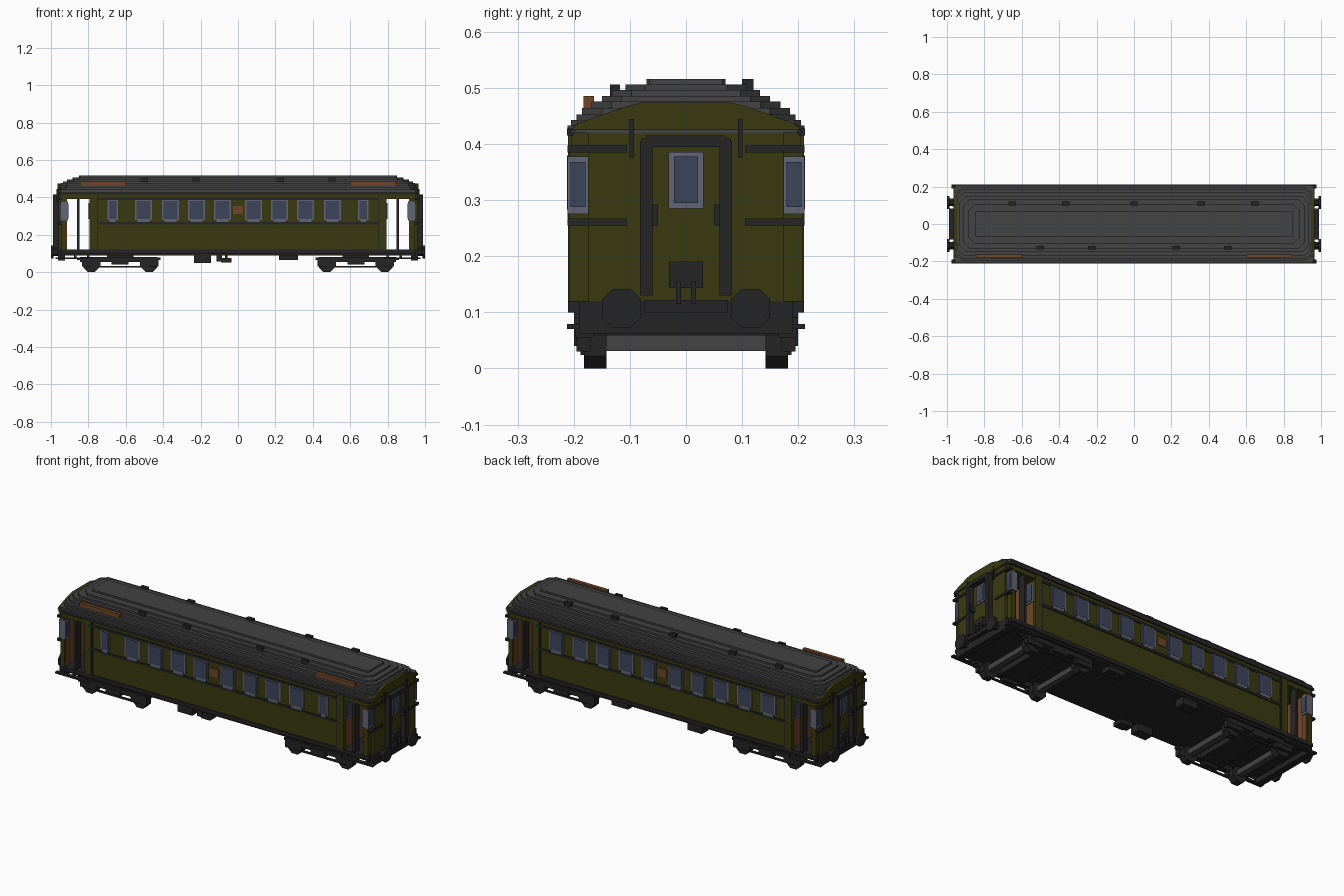
import bpy, bmesh
from mathutils import Matrix, Vector

if "Cube" in bpy.data.objects:
    bpy.data.objects.remove(bpy.data.objects["Cube"], do_unlink=True)


def material(name, red, green, blue):
    mat = bpy.data.materials.new(name)
    mat.use_nodes = True
    colour = (red, green, blue, 1)
    mat.diffuse_color = colour
    mat.node_tree.nodes["Principled BSDF"].inputs["Base Color"].default_value = colour
    return mat


olive = material("olive_paint", .042, .042, .005)
dark = material("dark_iron", .018, .018, .018)
grey = material("roof_grey", .056, .056, .056)
brown = material("brown_wood", .16, .06, .018)
glass = material("blue_glass", .045, .06, .105)
silver = material("window_metal", .12, .13, .18)

ALONG = ((1, 1), (-1, 1))                      # copies at both ends
ACROSS = ((1, 1), (1, -1))                     # copies on both sides
CORNERS = ((1, 1), (-1, 1), (1, -1), (-1, -1))
ONCE = ((1, 1),)


def finish(name, bm, mat):
    bmesh.ops.recalc_face_normals(bm, faces=bm.faces[:])
    mesh = bpy.data.meshes.new(name)
    bm.to_mesh(mesh)
    bm.free()
    mesh.materials.append(mat)
    obj = bpy.data.objects.new(name, mesh)
    bpy.context.scene.collection.objects.link(obj)
    return obj


def blocks(name, mat, x, y, z, copies=ONCE, shifts=(0,)):
    """Boxes given by ranges, repeated along x and mirrored."""
    bm = bmesh.new()
    low, high = Vector((x[0], y[0], z[0])), Vector((x[1], y[1], z[1]))
    size, centre = high - low, (low + high) / 2
    for sx, sy in copies:
        for shift in shifts:
            place = Vector(((centre.x + shift) * sx, centre.y * sy, centre.z))
            bmesh.ops.create_cube(bm, size=1, matrix=Matrix.Translation(place) @ Matrix.Diagonal((*size, 1)))
    return finish(name, bm, mat)


def prism(name, mat, points, axis, length, copies=ONCE):
    """Extrude an outline along an axis; copies are mirrored in x and y."""
    bm = bmesh.new()
    for sx, sy in copies:
        verts = [bm.verts.new((p[0] * sx, p[1] * sy, p[2])) for p in points]
        face = bm.faces.new(verts)
        move = Vector((length * sx, 0, 0)) if axis == "x" else Vector((0, length * sy, 0))
        if axis == "z":
            move = Vector((0, 0, length))
        top = bmesh.ops.extrude_face_region(bm, geom=[face], use_keep_orig=True)["geom"]
        bmesh.ops.translate(bm, vec=move, verts=[v for v in top if isinstance(v, bmesh.types.BMVert)])
    return finish(name, bm, mat)


def octagon(cx, cz, r, y=None, x=None):
    """Chunky eight-sided outline in the xz plane (given y) or yz plane (given x)."""
    c = r * .45
    ring = [(r, c), (c, r), (-c, r), (-r, c), (-r, -c), (-c, -r), (c, -r), (r, -c)]
    if x is None:
        return [(cx + a, y, cz + b) for a, b in ring]
    return [(x, cx + a, cz + b) for a, b in ring]


# Body shell, floor and open vestibules
blocks("saloon_body", olive, (-.775, .775), (-.205, .205), (.1, .43))
blocks("floor", dark, (-.95, .95), (-.2, .2), (.09, .12))
blocks("sill_rail", dark, (-.95, .95), (.195, .21), (.1, .12), ACROSS)
blocks("header", olive, (-.95, .95), (-.205, .205), (.392, .43))
blocks("partition", brown, (.775, .79), (-.2, .2), (.12, .392), ALONG)
blocks("door_pillar", olive, (.755, .795), (.19, .21), (.12, .42), CORNERS)
blocks("pillar_groove", dark, (.748, .755), (.2, .208), (.12, .42), CORNERS)
blocks("end_wall", olive, (.93, .96), (-.175, .175), (.12, .44), ALONG)
blocks("end_lining", brown, (.924, .93), (-.175, .175), (.12, .392), ALONG)
blocks("corner_panel", olive, (.92, .945), (.17, .208), (.12, .392), CORNERS)
blocks("corner_lining", brown, (.914, .92), (.17, .203), (.12, .392), CORNERS)
blocks("door_post", dark, (.848, .862), (.165, .205), (.12, .392), CORNERS)

# Horizontal mouldings
for z, label in ((.255, "belt"), (.385, "cornice")):
    blocks(label + "_rail", dark, (-.775, .775), (.2, .21), (z, z + .013), ACROSS)
    blocks(label + "_end_rail", dark, (.94, .965), (.105, .211), (z, z + .012), CORNERS)
blocks("eave_rail", dark, (-.955, .955), (.2, .212), (.415, .428), ACROSS)

# Saloon windows: framed panes, the front has a narrow one at each end
wide = [s * x for x in (.083, .222, .361, .505) for s in (-1, 1)]
for label, side, centres, half in (
        ("front", -1, wide, .045), ("front_narrow", -1, (-.67, .67), .028),
        ("back", 1, wide + [-.65, .65], .045)):
    flip = ((1, side),)
    blocks(label + "_window_frame", silver, (-half, half), (.2, .209), (.28, .385), flip, centres)
    blocks(label + "_window_foot", silver, (.012 - half, half - .012), (.2, .211), (.268, .285), flip, centres)
    blocks(label + "_window_glass", glass, (.007 - half, half - .007), (.2, .212), (.283, .38), flip, centres)
blocks("route_board", brown, (-.028, .028), (.2, .21), (.31, .355), ACROSS)

# Windows in the corner panels and partitions
blocks("corner_window_frame", silver, (.91, .95), (.174, .211), (.275, .378), CORNERS)
blocks("corner_window_glass", glass, (.907, .953), (.179, .206), (.288, .368), CORNERS)
blocks("partition_window_frame", silver, (.785, .795), (.1, .19), (.275, .378), CORNERS)
blocks("partition_window_glass", glass, (.785, .798), (.108, .182), (.285, .37), CORNERS)

# Stepped roof
base = .42
for i, (top, hy, hx) in enumerate((
        (.433, .211, .962), (.443, .205, .96), (.453, .195, .957), (.464, .185, .953),
        (.476, .168, .947), (.486, .15, .935), (.496, .132, .915), (.506, .108, .885), (.516, .07, .85))):
    c = .012 if i < 2 else .035
    if i == 8:
        c = .005
    corner = [(hx, hy - c), (hx - c, hy), (c - hx, hy), (-hx, hy - c),
              (-hx, c - hy), (c - hx, -hy), (hx - c, -hy), (hx, c - hy)]
    prism("roof_step_%d" % i, grey, [(x, y, base) for x, y in corner], "z", top - base)
    base = top - .002

# Arched end gables under the roof
arch = [(.205, .425), (.195, .436), (.15, .452), (.11, .466), (.08, .474)]
outline = [(.935, y, z) for y, z in arch] + [(.935, -y, z) for y, z in reversed(arch)]
prism("end_gable", olive, outline, "x", .031, ALONG)

# Roof fittings
blocks("back_vent", dark, (-.02, .02), (.1, .12), (.49, .516), ONCE, (-.65, -.365, 0, .36, .645))
blocks("front_vent", dark, (-.02, .02), (-.135, -.118), (.48, .506), ONCE, (-.5, -.225, .225, .5))
blocks("roof_board", brown, (.6, .845), (-.183, -.164), (.46, .486), ALONG)

# Gangway, end door and handrails
blocks("gangway_side", dark, (.95, .988), (.06, .082), (.13, .405), CORNERS)
blocks("gangway_bulge", dark, (.95, .984), (.05, .065), (.255, .292), CORNERS)
blocks("gangway_top", dark, (.95, .988), (-.07, .07), (.395, .415), ALONG)
blocks("gangway_shoulder", dark, (.95, .986), (.06, .08), (.38, .41), CORNERS)
blocks("end_window_frame", silver, (.95, .966), (-.031, .031), (.285, .386), ALONG)
blocks("end_window_glass", glass, (.95, .969), (-.021, .021), (.295, .378), ALONG)
blocks("gangway_plate", dark, (.95, .98), (-.03, .03), (.143, .191), ALONG)
blocks("coupling_hook", dark, (.95, .99), (.009, .018), (.115, .155), CORNERS)
blocks("end_handrail", dark, (.955, .97), (.093, .101), (.375, .445), CORNERS)
blocks("gangway_step", dark, (.95, .985), (-.075, .075), (.1, .122), ALONG)

# Buffer beams and buffers
blocks("buffer_beam", dark, (.925, .962), (-.19, .19), (.062, .12), ALONG)
prism("buffer_stem", dark, octagon(.115, .106, .02, x=.955), "x", .035, CORNERS)
prism("buffer_head", dark, octagon(.115, .107, .035, x=.986), "x", .014, CORNERS)

# Footboards below the doors
blocks("footboard", dark, (.78, .975), (.19, .212), (.07, .079), CORNERS)
blocks("footboard_bracket", dark, (-.006, .006), (.185, .2), (.075, .1), CORNERS, (.8, .87, .93))

# Bogies: frames, wheels, axles and tie rods
axles = (.475, .785)
blocks("bogie_frame", dark, (.43, .845), (.165, .197), (.055, .082), CORNERS)
blocks("bogie_end", dark, (.415, .86), (.165, .19), (.064, .078), CORNERS)
blocks("bogie_bolster", dark, (.56, .70), (-.18, .18), (.06, .095), ALONG)
blocks("tie_rod", dark, (.475, .785), (.178, .188), (.024, .033), CORNERS)
blocks("spring", dark, (.585, .675), (.17, .2), (.04, .07), CORNERS)
blocks("axle_box", dark, (-.05, .05), (.17, .195), (.03, .068), CORNERS, axles)
for i, x in enumerate(axles):
    prism("wheel_%d" % i, dark, octagon(x, .041, .041, y=.142), "y", .04, CORNERS)
blocks("axle", grey, (-.016, .016), (-.145, .145), (.031, .06), ALONG, axles)

# Underfloor equipment
blocks("battery_box", dark, (-.235, -.145), (.14, .195), (.05, .1), ACROSS)
blocks("valve_box", dark, (-.115, -.085), (.15, .195), (.058, .1), ((1, -1),))
blocks("air_tank", dark, (-.09, -.035), (.14, .195), (.052, .075), ((1, -1),))
blocks("air_tank_hanger", dark, (-.07, -.055), (.15, .18), (.07, .1), ((1, -1),))
blocks("tool_box", dark, (.22, .32), (.14, .195), (.064, .1))
